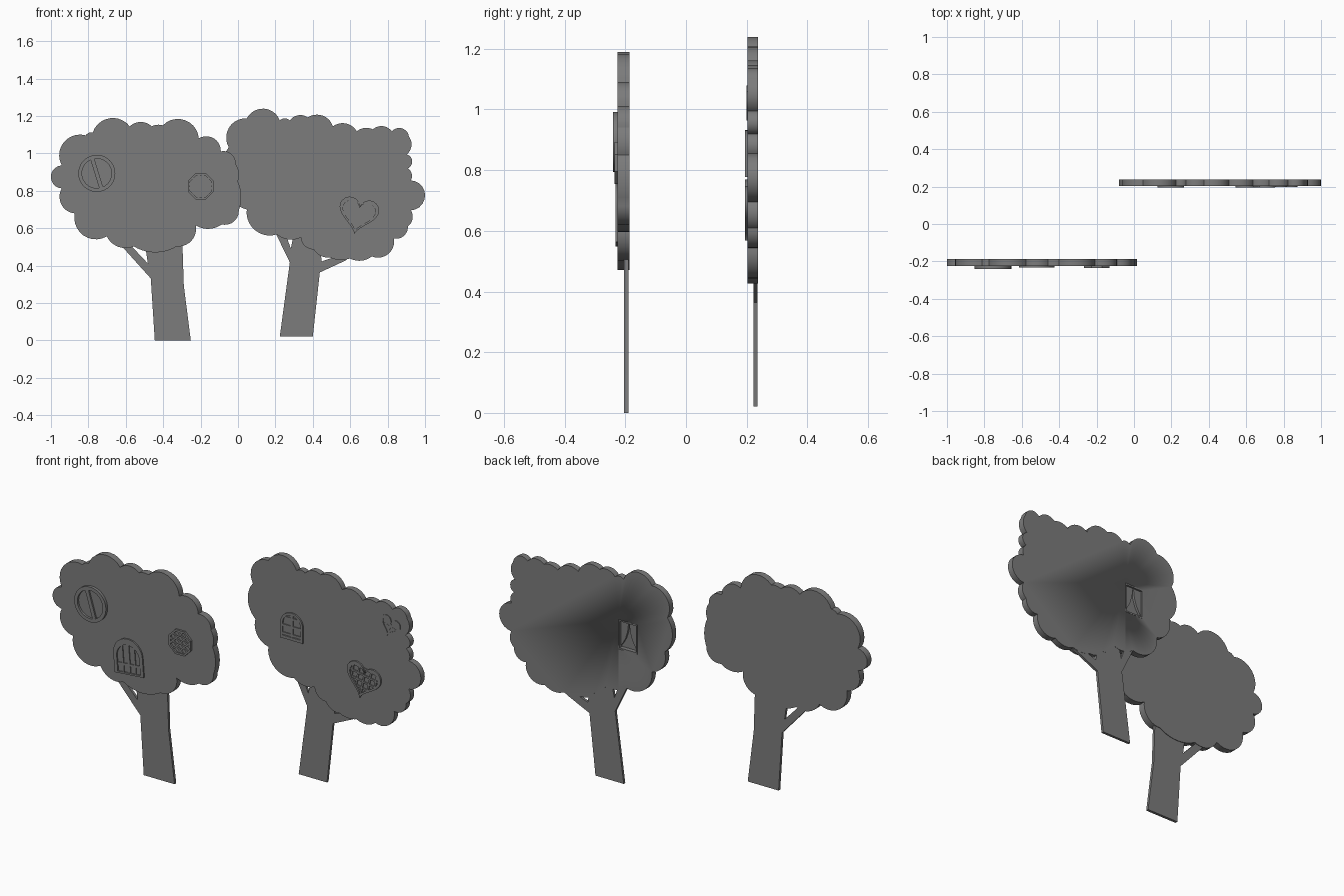
import bpy, bmesh, math

if "Cube" in bpy.data.objects:
    bpy.data.objects.remove(bpy.data.objects["Cube"])

gray = bpy.data.materials.new("plain gray")
gray.diffuse_color = (0.2, 0.2, 0.2, 1)
gray.use_nodes = True
gray.node_tree.nodes["Principled BSDF"].inputs["Base Color"].default_value = gray.diffuse_color
U = 187.0  # drawing units per model unit


def pt(p):
    return (p[0] - 238.2) / U, (341 - p[1]) / U


def finish(name, bm):
    bmesh.ops.recalc_face_normals(bm, faces=bm.faces)
    me = bpy.data.meshes.new(name)
    bm.to_mesh(me)
    bm.free()
    me.materials.append(gray)
    ob = bpy.data.objects.new(name, me)
    bpy.context.collection.objects.link(ob)
    bpy.ops.object.select_all(action='DESELECT')
    ob.select_set(True)
    bpy.context.view_layer.objects.active = ob
    bpy.ops.object.shade_smooth_by_angle(angle=math.radians(30))
    return ob


def slab(name, loops, y0, y1):
    """Extrude each flat outline between two depths."""
    bm = bmesh.new()
    for loop in loops:
        a = [bm.verts.new((x, y0, z)) for x, z in map(pt, loop)]
        b = [bm.verts.new((x, y1, z)) for x, z in map(pt, loop)]
        bm.faces.new(a)
        bm.faces.new(b[::-1])
        for i in range(len(a)):
            j = (i + 1) % len(a)
            bm.faces.new((a[i], b[i], b[j], a[j]))
    return finish(name, bm)


def ring(name, outer, inner, y0, y1):
    """Frame between two outlines with equal point counts."""
    bm = bmesh.new()
    rows = [[bm.verts.new((x, y, z)) for x, z in map(pt, lp)]
            for lp, y in ((outer, y0), (inner, y0), (inner, y1), (outer, y1))]
    n = len(outer)
    for r in range(4):
        p, q = rows[r], rows[(r + 1) % 4]
        for i in range(n):
            j = (i + 1) % n
            bm.faces.new((p[i], q[i], q[j], p[j]))
    return finish(name, bm)


def scallops(data, steps=10):
    """Closed outline of outward arcs: start x, start y, bulge."""
    out = []
    for i, (x0, y0, b) in enumerate(data):
        x1, y1, _ = data[(i + 1) % len(data)]
        dx, dy = x1 - x0, y1 - y0
        half = 2 * math.atan(b)
        for k in range(steps):
            a = -half + 2 * half * k / steps
            u = 0.5 + 0.5 * math.sin(a) / math.sin(half)
            h = 0.5 * (math.cos(a) - math.cos(half)) / math.sin(half)
            out.append((x0 + dx * u + dy * h, y0 + dy * u - dx * h))
    return out


def place(shape, cx, cy, s=1.0, rot=0.0):
    c, n = math.cos(rot), math.sin(rot)
    return [(cx + s * (x * c - y * n), cy + s * (x * n + y * c)) for x, y in shape]


def clipped_bars(shape, angle, spacing, width, offset=0.0):
    """Parallel bars trimmed to an outline centred on the origin."""
    c, s = math.cos(angle), math.sin(angle)
    uv = [(x * c + y * s, -x * s + y * c) for x, y in shape]
    bars = []
    for k in range(-6, 7):
        v = k * spacing + offset
        hits = []
        for (u0, v0), (u1, v1) in zip(uv, uv[1:] + uv[:1]):
            if (v0 - v) * (v1 - v) < 0:
                hits.append(u0 + (u1 - u0) * (v - v0) / (v1 - v0))
        if len(hits) > 1 and max(hits) - min(hits) > 2 * width:
            lo, hi = min(hits), max(hits)
            quad = [(lo, v - width / 2), (hi, v - width / 2),
                    (hi, v + width / 2), (lo, v + width / 2)]
            bars.append([(u * c - w * s, u * s + w * c) for u, w in quad])
    return bars


def window(name, shape, cx, cy, front, back, bars, rot=0.0, inner=0.8):
    """Raised frame with glazing bars, on the front of a canopy."""
    ring(name + "_frame", place(shape, cx, cy, 1, rot),
         place(shape, cx, cy, inner, rot), front, back)
    pane = place(shape, 0, 0, inner + 0.03)
    quads = [q for a, sp, w, o in bars for q in clipped_bars(pane, a, sp, w, o)]
    slab(name + "_bars", [place(q, cx, cy, 1, rot) for q in quads], front + 0.003, back)


def circle(r, n, start=0.0):
    return [(r * math.cos(start + 2 * math.pi * i / n),
             r * math.sin(start + 2 * math.pi * i / n)) for i in range(n)]


def heart(w, n=40):
    out = []
    for i in range(n):
        t = 2 * math.pi * (i + 0.5) / n
        y = 13 * math.cos(t) - 5 * math.cos(2 * t) - 2 * math.cos(3 * t) - math.cos(4 * t)
        out.append((w / 16 * math.sin(t) ** 3 * 16, -w / 16 * (y + 2.5)))
    return out


def arch(w, top, bottom, n=14):
    """Round-topped outline with a flat sill."""
    return [(-w, bottom)] + [(-w * math.cos(math.pi * i / n),
            -top * math.sin(math.pi * i / n) + min(0, bottom - w * 1.2))
            for i in range(n + 1)] + [(w, bottom)]


# Leafy crowns
left_crown = [
    (62, 166, .67), (86, 136, .3), (93, 133, .6), (130, 127, .4), (152, 127, .2),
    (163, 126, .65), (199, 139, .6), (221, 152, .5), (236, 165, .25), (238, 182, .2),
    (239, 211, .5), (222, 225, .3), (196, 226, .5), (177, 247, .28), (134, 247, .4),
    (107, 237, .65), (75, 214, .55), (62, 189, .95)]
right_crown = [
    (229, 148, .6), (247, 119, .65), (280, 121, .4), (290, 121, .4), (308, 118, .5),
    (333, 127, .45), (357, 132, .3), (373, 130, .45), (392, 132, .65), (409, 137, .4),
    (407, 155, .7), (408, 169, .4), (411, 181, .95), (411, 211, .4), (408, 227, .5),
    (394, 239, .6), (372, 257, .3), (350, 259, .2), (330, 258, .3), (314, 250, .4),
    (301, 238, .3), (277, 235, .55), (247, 210, .45), (232, 185, .4)]
slab("left_crown", [scallops(left_crown)], -0.225, -0.187)
crown = slab("right_crown", [scallops(right_crown)], 0.203, 0.237)

# Trunks with side branches
slab("left_trunk", [[(155, 341), (191, 341), (184, 286), (182, 225), (145, 225),
                     (146, 250), (148, 264), (132, 247), (126, 240), (114, 240),
                     (124, 249), (151, 279)]], -0.205, -0.19)
slab("right_trunk", [[(280, 337), (313, 337), (320, 273), (346, 261), (356, 252),
                      (342, 255), (322, 262), (318, 235), (294, 235), (291, 249),
                      (284, 230), (274, 230), (290, 263)]], 0.222, 0.236)

# Left tree windows
window("round_window", circle(18.5, 40), 97, 174, -0.241, -0.2,
       [(math.radians(73), 99, 4, 0)], inner=0.8)
slab("round_glass", [place(circle(15.5, 40), 97, 174)], -0.229, -0.2)
window("half_round_window", arch(17, 17, 8), 141, 229, -0.233, -0.2,
       [(math.pi / 2, 99, 3, 0), (math.pi / 2, 99, 2, 7), (math.pi / 2, 99, 2, -7),
        (0, 99, 2.5, -2)], rot=-0.08, inner=0.78)
diag = math.pi / 4
window("octagon_window", circle(14, 8, math.pi / 8), 201, 187, -0.236, -0.2,
       [(diag, 6, 1.8, 0), (-diag, 6, 1.8, 0)], inner=0.84)

# Right tree windows
window("arched_window", arch(13.2, 13, 15.5), 275, 180, 0.195, 0.215,
       [(math.pi / 2, 99, 3, 0), (0, 8.5, 2.5, 2)], inner=0.8)
window("heart_window", heart(20), 358, 217, 0.194, 0.215,
       [(0, 7, 1.8, 0), (math.pi / 2, 7, 1.8, 0)], rot=0.2, inner=0.82)
window("small_heart_window", heart(11.5), 389, 151, 0.199, 0.215,
       [(0, 99, 1.6, 0), (math.pi / 2, 99, 1.6, 0)], rot=0.3, inner=0.8)

# Curtained opening on the back of the right crown
box = [(264, 165), (286, 165), (286, 196), (264, 196)]
cutter = slab("opening_cutter", [box], 0.215, 0.26)
cutter.hide_render = True
mod = crown.modifiers.new("opening", 'BOOLEAN')
mod.operation = 'DIFFERENCE'
mod.solver = 'EXACT'
mod.object = cutter
bpy.context.view_layer.objects.active = crown
bpy.ops.object.modifier_apply(modifier="opening")
bpy.data.objects.remove(cutter)
ring("back_frame", box, place([(-9.5, -14), (9.5, -14), (9.5, 14), (-9.5, 14)], 275, 180.5),
     0.214, 0.238)
for side, name in ((-1, "left_curtain"), (1, "right_curtain")):
    slab(name, [[(275 + side * x, y) for x, y in
                 ((10, 166), (0.3, 166), (1.5, 176), (4, 184), (8, 191), (10, 193))]],
         0.214, 0.228)
